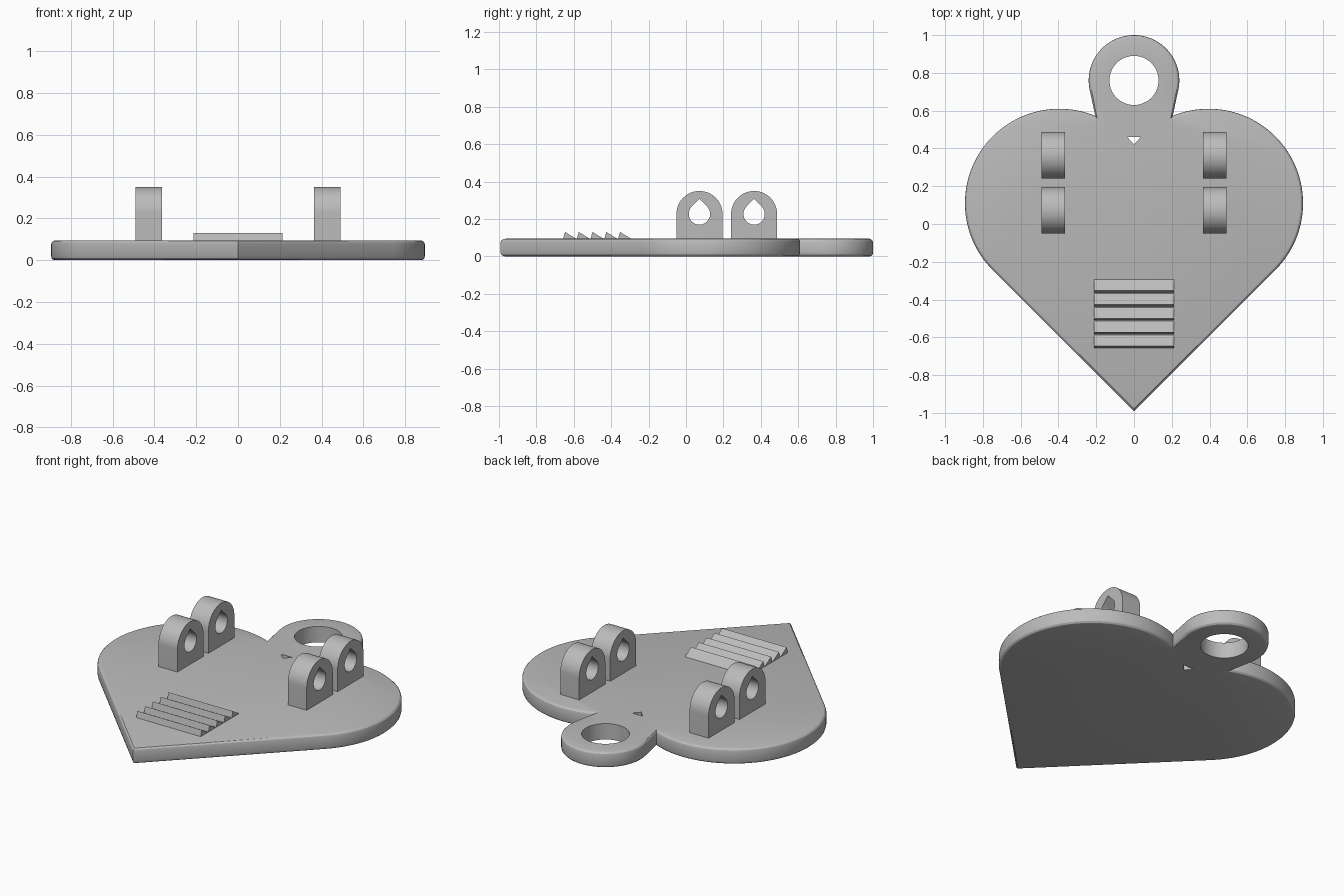
import bpy
import bmesh
from math import sin, cos, radians, degrees, atan2, sqrt, pi

cube = bpy.data.objects.get("Cube")
if cube:
    bpy.data.objects.remove(cube, do_unlink=True)

grey = bpy.data.materials.new("plain grey")
grey.use_nodes = True
grey.diffuse_color = (0.5, 0.5, 0.5, 1)
grey.node_tree.nodes["Principled BSDF"].inputs["Base Color"].default_value = (0.5, 0.5, 0.5, 1)


def arc(cx, cy, r, start, end, steps):
    """Points on an arc, angles in degrees."""
    angles = [radians(start + (end - start) * i / steps) for i in range(steps + 1)]
    return [(cx + r * cos(a), cy + r * sin(a)) for a in angles]


def solid(name, layers, holes=(), place=lambda u, v, w: (u, v, w)):
    """Closed solid through stacked outlines (loop, height), with straight holes."""
    bm = bmesh.new()

    def ring(loop, w):
        return [bm.verts.new(place(u, v, w)) for u, v in loop]

    def walls(a, b):
        for i in range(len(a)):
            bm.faces.new((a[i - 1], a[i], b[i], b[i - 1]))

    stacks = [[ring(loop, w) for loop, w in layers]]
    ends = (layers[0][1], layers[-1][1])
    stacks += [[ring(hole, w) for w in ends] for hole in holes]
    for stack in stacks:
        for low, high in zip(stack, stack[1:]):
            walls(low, high)
    # caps at both ends, leaving the holes open
    for end in (0, -1):
        edges = []
        for stack in stacks:
            r = stack[end]
            edges += [bm.edges.get((r[i - 1], r[i])) for i in range(len(r))]
        bmesh.ops.triangle_fill(bm, edges=edges, use_beauty=True)
    bmesh.ops.recalc_face_normals(bm, faces=bm.faces)
    mesh = bpy.data.meshes.new(name)
    bm.to_mesh(mesh)
    bm.free()
    mesh.materials.append(grey)
    obj = bpy.data.objects.new(name, mesh)
    bpy.context.collection.objects.link(obj)
    bpy.ops.object.select_all(action='DESELECT')
    obj.select_set(True)
    bpy.context.view_layer.objects.active = obj
    bpy.ops.object.shade_smooth_by_angle(angle=radians(28))
    return obj


THICK = 0.095
ROUND = 0.02
LOBE_X, LOBE_Y, LOBE_R = 0.395, 0.11, 0.5
RING_Y, RING_R = 0.76, 0.24


def heart_outline(inset):
    """Heart with a hanging ring on top, shrunk by the inset."""
    r = LOBE_R - inset
    dx = 0.205 - inset - LOBE_X
    join = degrees(atan2(sqrt(r * r - dx * dx), dx))
    tip = (0, LOBE_Y - LOBE_X - r * sqrt(2))
    half = arc(LOBE_X, LOBE_Y, r, -45, join, 56)
    half += arc(0, RING_Y, RING_R - inset, -13, 90, 32)
    mirrored = [(-x, y) for x, y in reversed(half[:-1])]
    return [tip] + half + mirrored


# Heart plate with rounded rim, ring hole and small notch
rim = []
for i in range(4):
    a = i / 3 * pi / 2
    rim.append((ROUND * (1 - sin(a)), ROUND * (1 - cos(a))))
layers = [(heart_outline(d), z) for d, z in rim]
layers += [(heart_outline(d), THICK - z) for d, z in reversed(rim)]
ring_hole = arc(0, RING_Y, 0.13, 0, 354, 59)
notch = [(-0.036, 0.46), (0.036, 0.46), (0, 0.422)]
solid("heart_plate", layers, [ring_hole, notch])

# Four upright lugs with teardrop holes
LUG_Z = 0.227
for side, x in (("left", 0.365), ("right", -0.49)):
    for row, y in (("front", 0.072), ("back", 0.364)):
        outer = [(y - 0.123, THICK - 0.005), (y + 0.123, THICK - 0.005)]
        outer += arc(y, LUG_Z, 0.123, 0, 180, 32)
        teardrop = arc(y, LUG_Z, 0.057, 135, 405, 32) + [(y, LUG_Z + 0.057 * sqrt(2))]
        solid(f"{side}_{row}_lug", [(outer, x), (outer, x + 0.125)], [teardrop],
              lambda u, v, w: (w, u, v))

# Row of sawtooth ridges near the point
for i in range(5):
    y = -0.657 + i * 0.0735
    tooth = [(y, THICK - 0.002), (y + 0.072, THICK - 0.002), (y + 0.01, 0.131)]
    solid(f"grip_ridge_{i + 1}", [(tooth, -0.213), (tooth, 0.213)],
          place=lambda u, v, w: (w, u, v))
